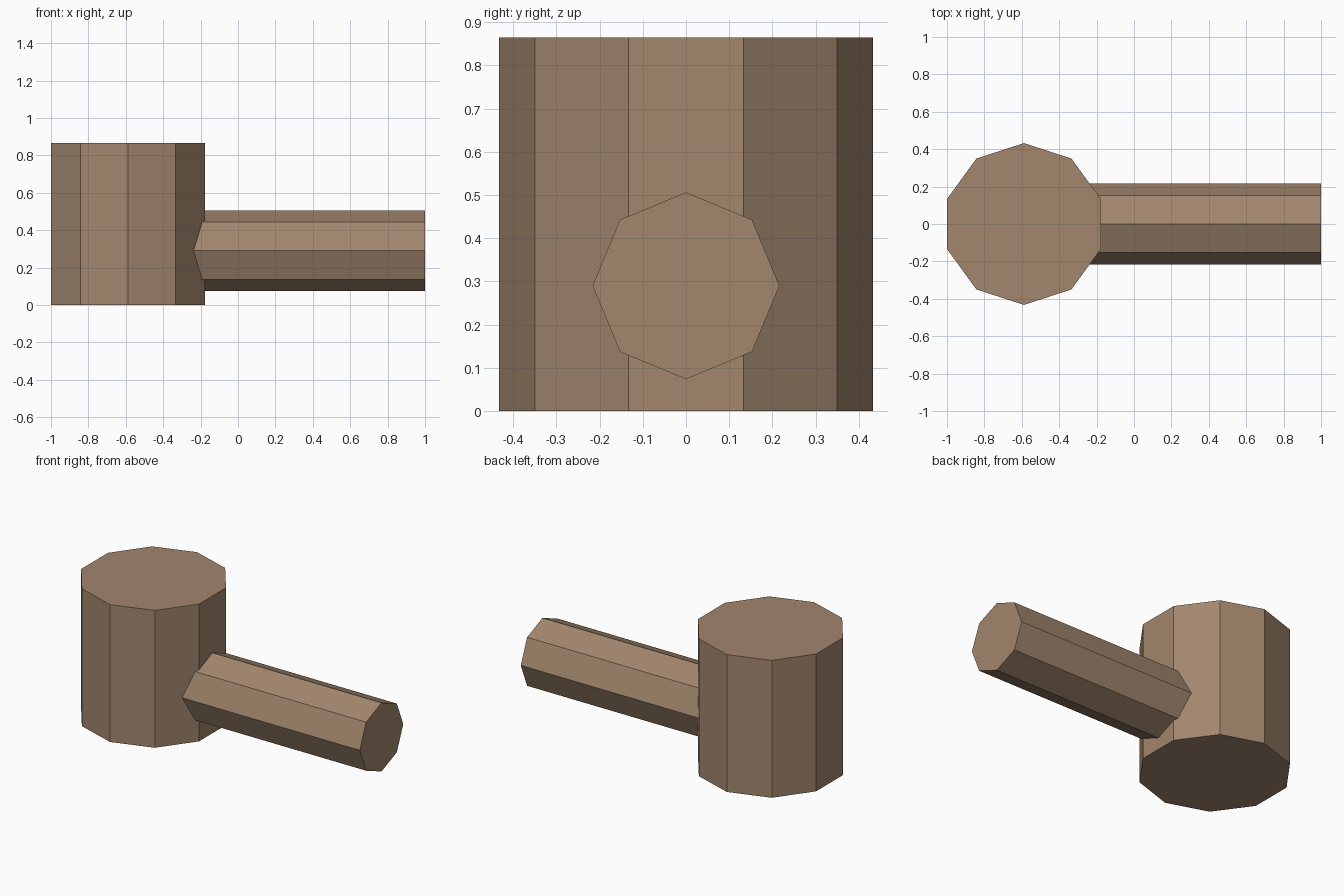
import bpy
import math

if "Cube" in bpy.data.objects:
    bpy.data.objects.remove(bpy.data.objects["Cube"])

wood = bpy.data.materials.new("brown wood")
wood.diffuse_color = (0.36, 0.24, 0.155, 1.0)
wood.use_nodes = True
wood.node_tree.nodes["Principled BSDF"].inputs["Base Color"].default_value = wood.diffuse_color


def prism(name, sides, radius, length, centre, rotation=(0, 0, 0)):
    """Flat-shaded regular prism with capped ends."""
    bpy.ops.mesh.primitive_cylinder_add(vertices=sides, radius=radius, depth=length,
                                        location=centre, rotation=rotation)
    obj = bpy.context.object
    obj.name = name
    obj.data.materials.append(wood)
    return obj


# Upright ten-sided trunk, corners pointing to front and back
HEIGHT = 0.865
RADIUS = HEIGHT / 2
TRUNK_X = -1 + RADIUS * math.cos(math.pi / 10)
prism("trunk", 10, RADIUS, HEIGHT, (TRUNK_X, 0, HEIGHT / 2))

# Horizontal eight-sided branch, its inner end buried in the trunk
START, END = -0.30, 1.0
prism("branch", 8, RADIUS / 2, END - START, ((START + END) / 2, 0, 0.29),
      (0, math.pi / 2, 0))
